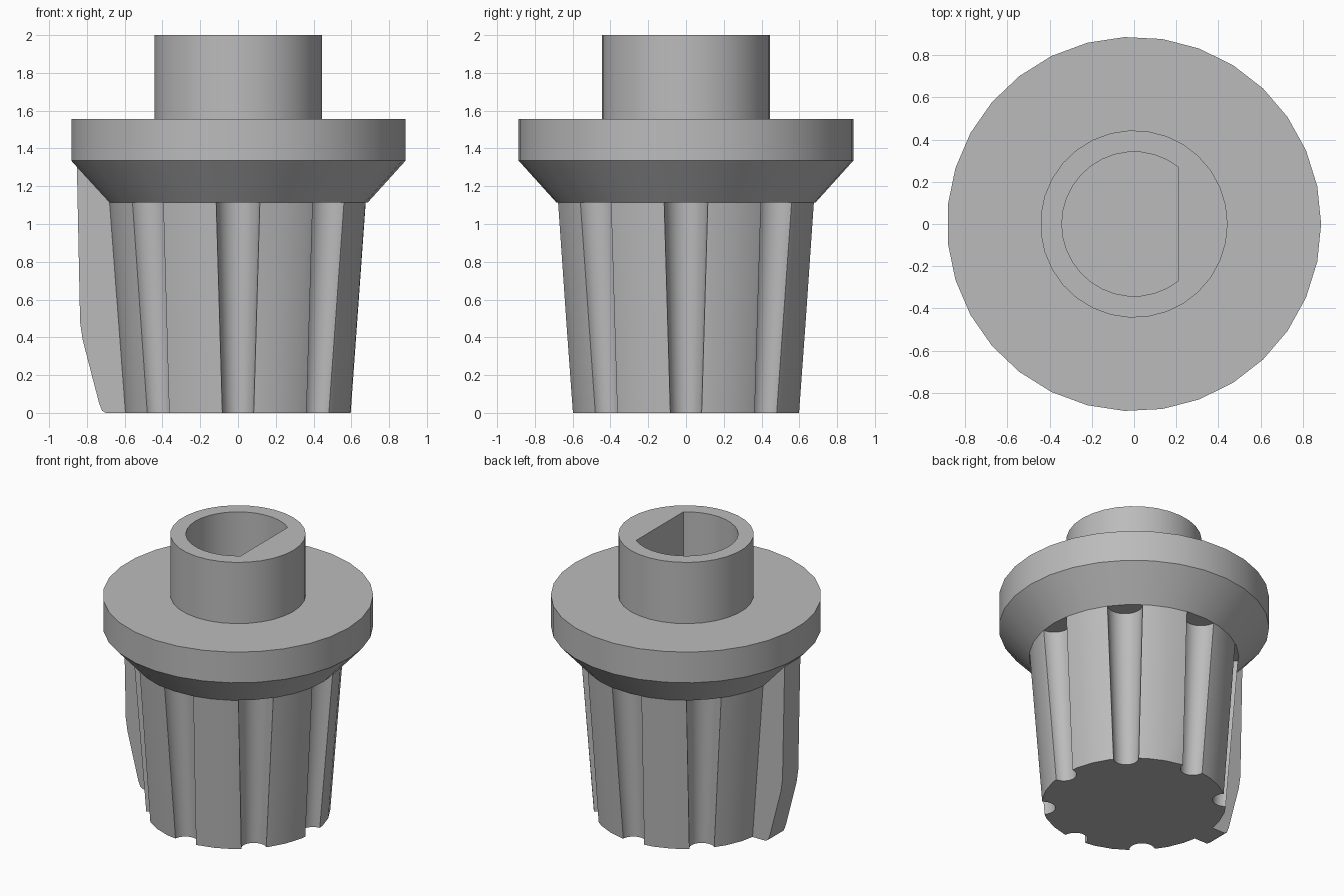
import bpy, bmesh, math
from mathutils import Matrix

if "Cube" in bpy.data.objects:
    bpy.data.objects.remove(bpy.data.objects["Cube"], do_unlink=True)

SIDES = 31
grey = bpy.data.materials.new("mid_grey")
grey.use_nodes = True
COLOUR = (0.5, 0.5, 0.5, 1)
grey.diffuse_color = COLOUR
grey.node_tree.nodes["Principled BSDF"].inputs["Base Color"].default_value = COLOUR


def make(name, bm):
    bmesh.ops.recalc_face_normals(bm, faces=bm.faces)
    mesh = bpy.data.meshes.new(name)
    bm.to_mesh(mesh)
    bm.free()
    mesh.materials.append(grey)
    obj = bpy.data.objects.new(name, mesh)
    bpy.context.collection.objects.link(obj)
    return obj


def lathe(name, profile):
    """Closed solid of revolution from (radius, height) pairs."""
    bm = bmesh.new()
    rings = []
    for r, z in profile:
        rings.append([bm.verts.new((r * math.cos(a), r * math.sin(a), z))
                      for a in (math.tau * i / SIDES for i in range(SIDES))])
    for low, high in zip(rings, rings[1:]):
        for i in range(SIDES):
            j = (i + 1) % SIDES
            bm.faces.new((low[i], low[j], high[j], high[i]))
    bm.faces.new(rings[0])
    bm.faces.new(rings[-1])
    return make(name, bm)


def extrude(name, outline, offset):
    """Prism from a flat outline of 3D points."""
    bm = bmesh.new()
    face = bm.faces.new([bm.verts.new(p) for p in outline])
    new = bmesh.ops.extrude_face_region(bm, geom=[face])["geom"]
    bmesh.ops.translate(bm, vec=offset,
                        verts=[v for v in new if isinstance(v, bmesh.types.BMVert)])
    return make(name, bm)


def cut(obj, cutter):
    mod = obj.modifiers.new("cut", "BOOLEAN")
    mod.operation, mod.solver, mod.object = "DIFFERENCE", "EXACT", cutter
    bpy.context.view_layer.update()
    result = bpy.data.meshes.new_from_object(
        obj.evaluated_get(bpy.context.evaluated_depsgraph_get()))
    obj.modifiers.clear()
    obj.data = result
    bpy.data.objects.remove(cutter, do_unlink=True)


# Tapered grip, with a flute every 45 degrees except where the pointer sits
grip = lathe("grip", [(0.605, 0), (0.688, 1.115)])
bm = bmesh.new()
for k in range(8):
    if k == 4:
        continue
    cone = bmesh.ops.create_cone(bm, cap_ends=True, segments=32,
                                 radius1=0.082, radius2=0.118, depth=1.215)
    tilt = Matrix.Rotation(math.atan(0.083 / 1.115), 4, "Y")
    place = Matrix.Rotation(k * math.pi / 4, 4, "Z") @ Matrix.Translation((0.643, 0, 0.5575))
    bmesh.ops.transform(bm, matrix=place @ tilt, verts=cone["verts"])
cut(grip, make("flute_cutter", bm))

# Flared flange with the raised hub
collar = lathe("flange_and_hub", [(0.688, 1.115), (0.887, 1.335), (0.887, 1.557),
                                  (0.444, 1.557), (0.444, 2)])

# D-shaped shaft socket
flat = math.acos(0.21 / 0.342)
arc = [flat + (math.tau - 2 * flat) * i / 24 for i in range(25)]
socket = extrude("socket_cutter", [(0.342 * math.cos(a), 0.342 * math.sin(a), 1.2) for a in arc],
                 (0, 0, 1))
cut(collar, socket)

# Pointer fin running down one side of the grip
fin_profile = [(-0.5, 0), (-0.7, 0), (-0.72, 0.012), (-0.735, 0.05), (-0.8, 0.3),
               (-0.823, 0.39), (-0.836, 0.48), (-0.853, 1.303), (-0.5, 1.303)]
fin = extrude("pointer_fin", [(x, -0.09, z) for x, z in fin_profile], (0, 0.18, 0))

# Smooth round surfaces, keep hard edges
bpy.ops.object.select_all(action="DESELECT")
for obj in (grip, collar, fin):
    obj.select_set(True)
bpy.context.view_layer.objects.active = grip
bpy.ops.object.shade_smooth_by_angle(angle=math.radians(30))
